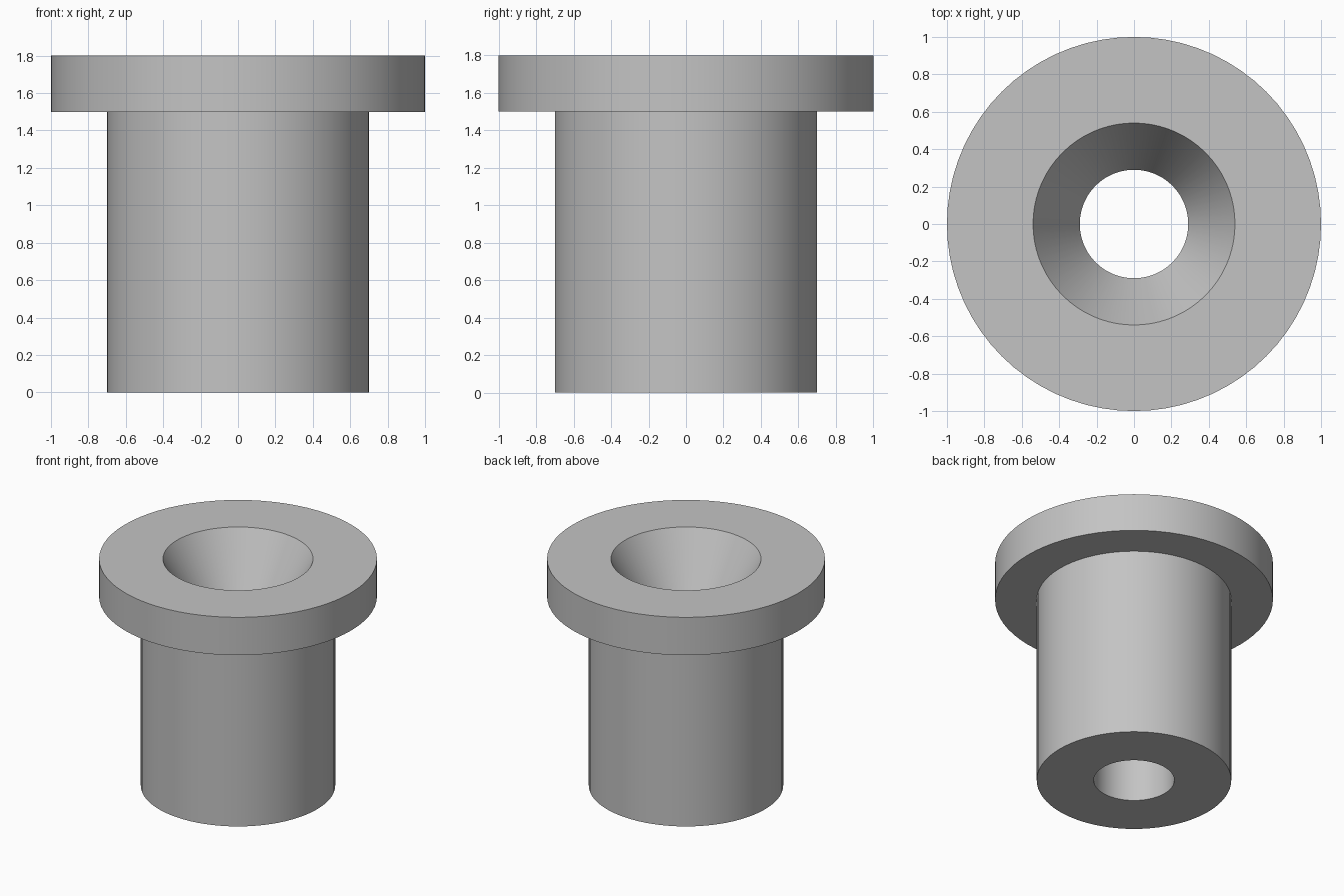
import bpy
import bmesh
import math

cube = bpy.data.objects.get("Cube")
if cube:
    bpy.data.objects.remove(cube, do_unlink=True)

SEGMENTS = 72

# Plain grey material
grey = bpy.data.materials.new("plain_grey")
grey.use_nodes = True
colour = (0.55, 0.55, 0.55, 1.0)
grey.diffuse_color = colour
grey.node_tree.nodes["Principled BSDF"].inputs["Base Color"].default_value = colour

# Dimensions of the flanged bushing
height, flange_base = 1.8, 1.5
flange_r, body_r = 1.0, 0.7
bore_r, mouth_r = 0.29, 0.54
funnel_depth = 0.44

# Closed half-section (radius, height), outside up and then back down the bore
profile = [
    (bore_r, 0), (body_r, 0), (body_r, flange_base),
    (flange_r, flange_base), (flange_r, height),
    (mouth_r, height), (bore_r, height - funnel_depth),
]

# Sweep the section around the vertical axis
bm = bmesh.new()
rings = []
for i in range(SEGMENTS):
    a = 2 * math.pi * i / SEGMENTS
    rings.append([bm.verts.new((r * math.cos(a), r * math.sin(a), z)) for r, z in profile])
for i, ring in enumerate(rings):
    following = rings[(i + 1) % SEGMENTS]
    for j in range(len(profile)):
        k = (j + 1) % len(profile)
        bm.faces.new((ring[j], following[j], following[k], ring[k]))
bmesh.ops.recalc_face_normals(bm, faces=bm.faces)

mesh = bpy.data.meshes.new("flanged_bushing")
bm.to_mesh(mesh)
bm.free()
mesh.materials.append(grey)
bushing = bpy.data.objects.new("flanged_bushing", mesh)
bpy.context.collection.objects.link(bushing)

# Smooth round walls with crisp rims
bpy.ops.object.select_all(action='DESELECT')
bushing.select_set(True)
bpy.context.view_layer.objects.active = bushing
bpy.ops.object.shade_smooth_by_angle(angle=math.radians(25))
